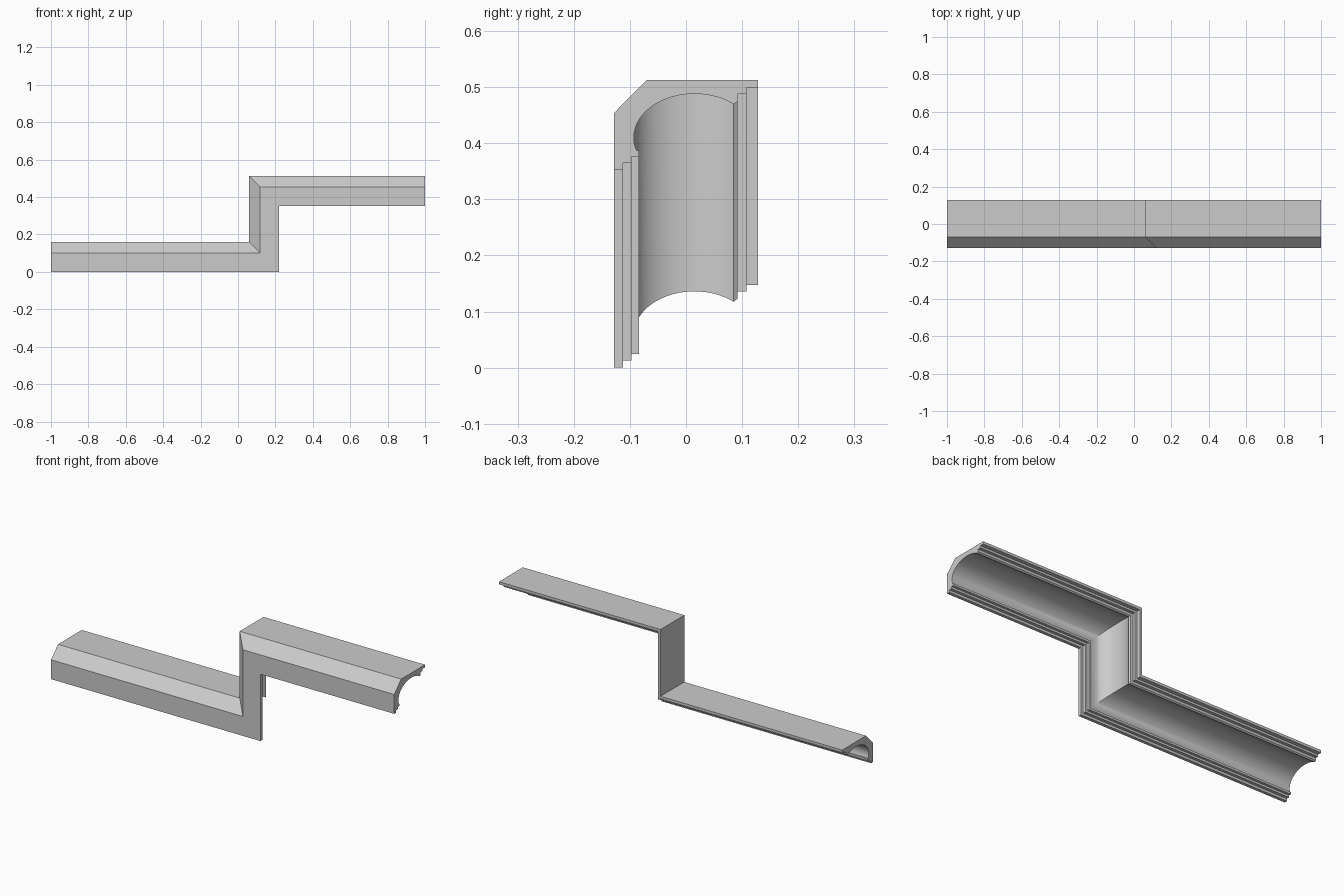
import bpy, bmesh
from math import sin, cos, acos, asin, radians

if "Cube" in bpy.data.objects:
    bpy.data.objects.remove(bpy.data.objects["Cube"])

# Cross-section (y, height): stepped lip, elliptical cove, stepped lip, chamfered back
CY, CZ, RY, RZ = 0.015, 0.058, 0.108, 0.078
a0 = radians(180) + asin(0.023 / RZ)
a1 = acos(0.070 / RY)
SEG = 24
cove = [(CY + RY * cos(a0 + (a1 - a0) * i / SEG), CZ + RZ * sin(a0 + (a1 - a0) * i / SEG))
        for i in range(SEG + 1)]
profile = ([(-0.128, 0), (-0.112, 0), (-0.112, 0.013), (-0.097, 0.013),
            (-0.097, 0.024), (-0.084, 0.024), (-0.084, 0.035)]
           + cove +
           [(0.092, 0.123), (0.092, 0.136), (0.108, 0.136), (0.108, 0.147),
            (0.128, 0.147), (0.128, 0.161), (-0.070, 0.161), (-0.128, 0.102)])

# Mitred stations of the stepped path: left end, lower corner, upper corner, right end
RISE, CORNER = 0.352, 0.22
stations = [lambda h: (-1, h),
            lambda h: (CORNER - h, h),
            lambda h: (CORNER - h, RISE + h),
            lambda h: (1, RISE + h)]

bm = bmesh.new()
rings = []
for place in stations:
    ring = []
    for y, h in profile:
        x, z = place(h)
        ring.append(bm.verts.new((x, y, z)))
    rings.append(ring)

# Sides and end caps
n = len(profile)
for a, b in zip(rings, rings[1:]):
    for i in range(n):
        j = (i + 1) % n
        bm.faces.new((a[i], a[j], b[j], b[i]))
bm.faces.new(rings[0])
bm.faces.new(rings[-1])
bmesh.ops.recalc_face_normals(bm, faces=bm.faces)

mesh = bpy.data.meshes.new("stepped_cove_molding")
bm.to_mesh(mesh)
bm.free()
molding = bpy.data.objects.new("stepped_cove_molding", mesh)
bpy.context.collection.objects.link(molding)

# Smooth cove, crisp steps and mitres
bpy.context.view_layer.objects.active = molding
molding.select_set(True)
bpy.ops.object.shade_smooth_by_angle(angle=radians(25))
